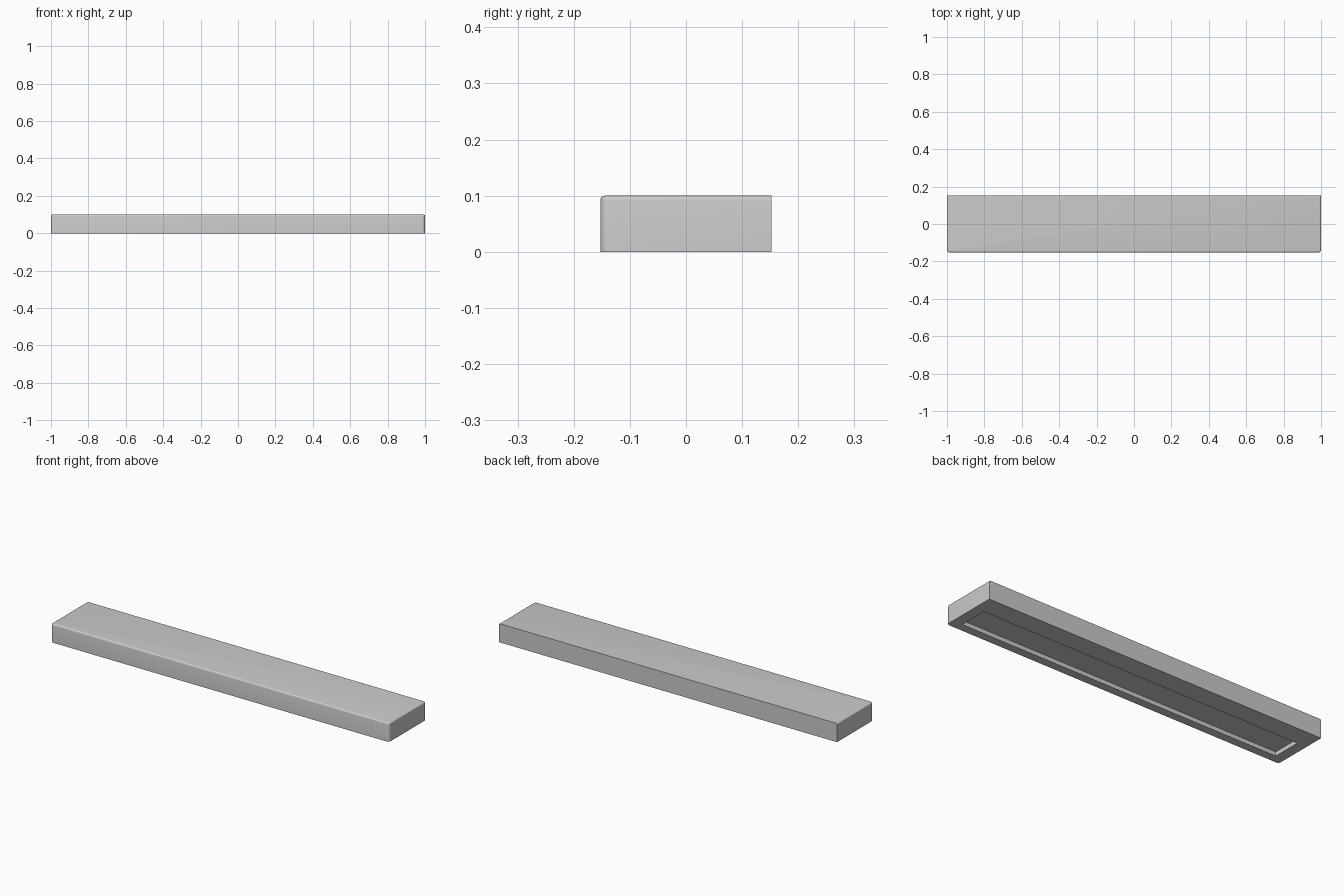
import bpy, bmesh, math

if "Cube" in bpy.data.objects:
    bpy.data.objects.remove(bpy.data.objects["Cube"])

L, D, H = 2.0, 0.305, 0.10


def box(name, x, y, z):
    """Box object from (min, max) ranges."""
    bm = bmesh.new()
    bmesh.ops.create_cube(bm, size=1)
    for v in bm.verts:
        for i, (a, b) in enumerate((x, y, z)):
            v.co[i] = a if v.co[i] < 0 else b
    mesh = bpy.data.meshes.new(name)
    bm.to_mesh(mesh)
    bm.free()
    ob = bpy.data.objects.new(name, mesh)
    bpy.context.collection.objects.link(ob)
    return ob


def round_edges(bm, test, radius, segments):
    edges = [e for e in bm.edges if all(test(v.co) for v in e.verts)]
    bmesh.ops.bevel(bm, geom=edges, offset=radius, segments=segments,
                    profile=0.5, affect='EDGES', clamp_overlap=True)


# Shelf board: flat back, rounded front corners and rounded top rim
shelf = box("shelf_board", (-L / 2, L / 2), (-D / 2, D / 2), (0, H))
bm = bmesh.new()
bm.from_mesh(shelf.data)
corners = [e for e in bm.edges
           if all(v.co.y < 0 for v in e.verts)
           and abs(e.verts[0].co.z - e.verts[1].co.z) > H / 2]
bmesh.ops.bevel(bm, geom=corners, offset=0.015, segments=5,
                profile=0.5, affect='EDGES')
rim = [e for e in bm.edges
       if all(v.co.z > H - 1e-4 for v in e.verts)
       and not all(v.co.y > D / 2 - 1e-4 for v in e.verts)]
bmesh.ops.bevel(bm, geom=rim, offset=0.008, segments=4,
                profile=0.5, affect='EDGES')
bm.to_mesh(shelf.data)
bm.free()

# Shallow light-strip recess in the underside
cutter = box("recess_cutter", (-0.945, 0.945), (-0.108, 0.046), (-0.05, 0.022))
cutter.hide_render = True
cut = shelf.modifiers.new("recess", 'BOOLEAN')
cut.operation = 'DIFFERENCE'
cut.solver = 'EXACT'
cut.object = cutter

# Apply the cut and drop the helper
bpy.context.view_layer.objects.active = shelf
shelf.select_set(True)
bpy.ops.object.modifier_apply(modifier=cut.name)
bpy.data.objects.remove(cutter, do_unlink=True)
bpy.ops.object.shade_smooth_by_angle(angle=math.radians(35))
